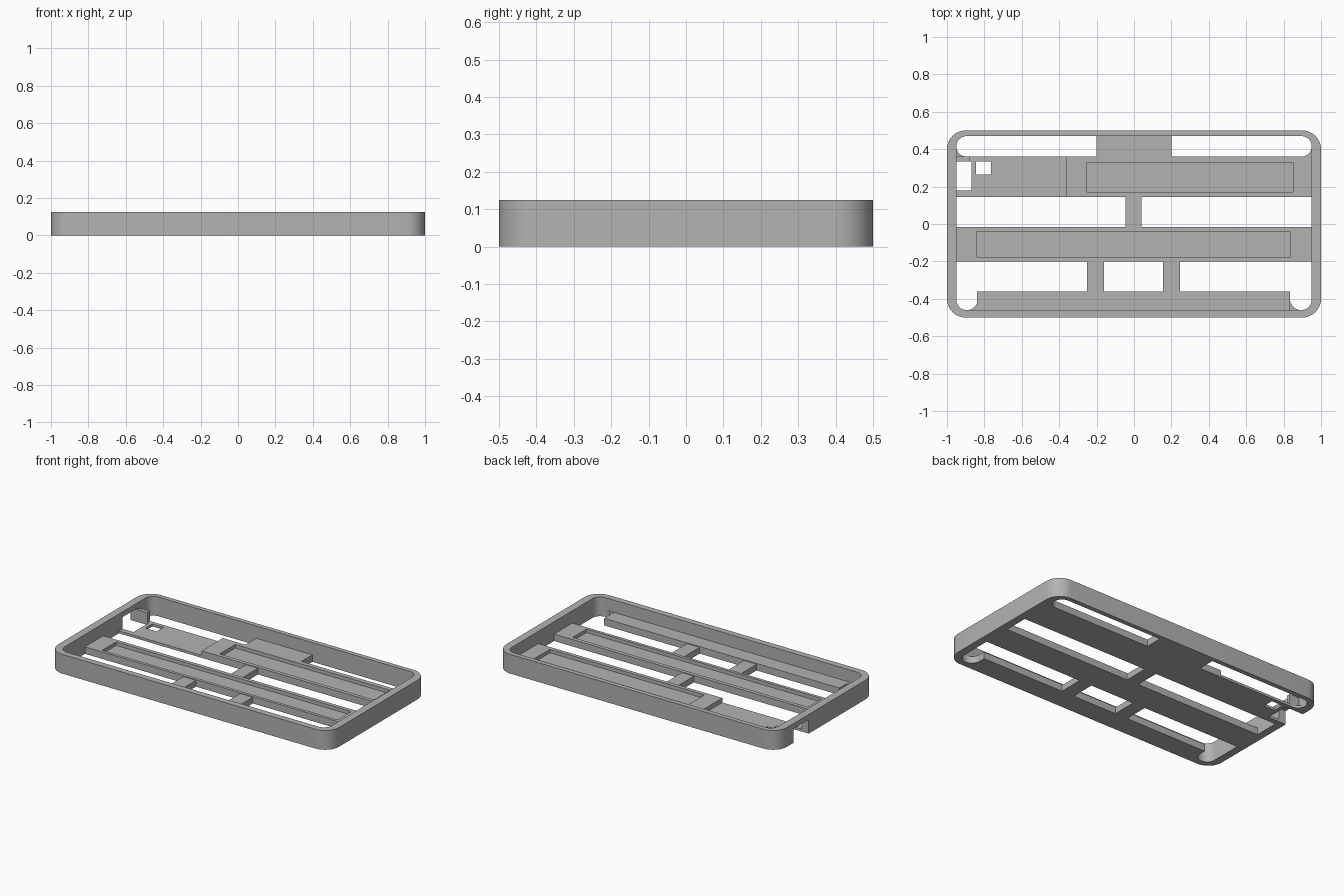
import bpy, bmesh
from math import sin, cos, pi

if "Cube" in bpy.data.objects:
    bpy.data.objects.remove(bpy.data.objects["Cube"])

grey = bpy.data.materials.new("matte_grey")
grey.use_nodes = True
grey.diffuse_color = (0.45, 0.45, 0.45, 1)
grey.node_tree.nodes["Principled BSDF"].inputs["Base Color"].default_value = (0.45, 0.45, 0.45, 1)

HEIGHT, BAR, LINK, PLATE, POCKET = 0.124, 0.045, 0.04, 0.016, 0.022
OVER = 0.01  # overlap into neighbouring parts


def prism(name, outline, z0, z1):
    """Extrude a counter-clockwise outline from z0 to z1."""
    bm = bmesh.new()
    face = bm.faces.new([bm.verts.new((x, y, z0)) for x, y in outline])
    top = bmesh.ops.extrude_face_region(bm, geom=[face])["geom"]
    bmesh.ops.translate(bm, vec=(0, 0, z1 - z0),
                        verts=[v for v in top if isinstance(v, bmesh.types.BMVert)])
    bmesh.ops.recalc_face_normals(bm, faces=bm.faces)
    mesh = bpy.data.meshes.new(name)
    bm.to_mesh(mesh)
    bm.free()
    mesh.materials.append(grey)
    obj = bpy.data.objects.new(name, mesh)
    bpy.context.collection.objects.link(obj)
    return obj


def box(name, x0, x1, y0, y1, z0, z1):
    return prism(name, [(x0, y0), (x1, y0), (x1, y1), (x0, y1)], z0, z1)


def arc(cx, cy, r, start, turn=pi / 2, n=10):
    return [(cx + r * cos(start + turn * i / n), cy + r * sin(start + turn * i / n))
            for i in range(n + 1)]


def rounded(x0, x1, y0, y1, r):
    corners = [(x1 - r, y1 - r), (x0 + r, y1 - r), (x0 + r, y0 + r), (x1 - r, y0 + r)]
    return [p for i, (cx, cy) in enumerate(corners) for p in arc(cx, cy, r, i * pi / 2)]


def cut(target, cutter):
    """Subtract the cutter from the target, then discard it."""
    mod = target.modifiers.new("cut", "BOOLEAN")
    mod.operation, mod.solver, mod.object = "DIFFERENCE", "EXACT", cutter
    bpy.context.view_layer.objects.active = target
    bpy.ops.object.modifier_apply(modifier=mod.name)
    bpy.data.objects.remove(cutter)


def fillet(name, x, y, sx, sy, r, top):
    """Concave corner filler at (x, y), opening towards (sx, sy)."""
    cx, cy = x + sx * r, y + sy * r
    curve = [(cx - sx * r * cos(a), cy - sy * r * sin(a))
             for a in [i * pi / 20 for i in range(11)]]
    return prism(name, [(x, y)] + curve, 0, top)


# Outer rim with rounded corners and a port opening in the right wall
rim = prism("outer_rim", rounded(-1, 1, -0.5, 0.5, 0.1), 0, HEIGHT)
cut(rim, prism("rim_cutter", rounded(-0.95, 0.95, -0.46, 0.47, 0.055), -0.1, 0.3))
cut(rim, box("port_cutter", -1.1, -0.9, 0.18, 0.335, -0.1, 0.09))

# Middle bar and rear bar, each with a shallow pocket
middle = box("middle_bar", -0.95 - OVER, 0.95 + OVER, -0.2, -0.015, 0, BAR)
cut(middle, box("pocket_cutter", -0.84, 0.835, -0.18, -0.04, POCKET, 0.2))
rear = box("rear_bar", -0.36, 0.95 + OVER, 0.145, 0.36, 0, BAR)
cut(rear, box("pocket_cutter", -0.25, 0.85, 0.17, 0.33, POCKET, 0.2))

# Thin plate beside the port, with a port gap and a small square hole
plate = box("port_plate", -0.95, -0.36, 0.145, 0.36, 0, PLATE)
cut(plate, box("gap_cutter", -1.1, -0.87, 0.18, 0.335, -0.1, 0.2))
cut(plate, box("hole_cutter", -0.845, -0.765, 0.265, 0.335, -0.1, 0.2))
box("port_post", -0.95 - OVER, -0.88, 0.335, 0.36, 0, 0.08)

# Rear tab and front ledge
box("rear_tab", -0.2, 0.2, 0.36, 0.47 + OVER, 0, BAR)
box("front_ledge", -0.84, 0.835, -0.46 - OVER, -0.36, 0, BAR)

# Links joining the bars
box("rear_link", -0.045, 0.04, -0.015, 0.145, 0, LINK)
for side, x0 in (("right", -0.25), ("left", 0.155)):
    box(side + "_front_link", x0, x0 + 0.09, -0.36, -0.2, 0, LINK)

# Rounded ends of the rear slot and front corner openings
for side, s, top in (("left", 1, BAR), ("right", -1, PLATE)):
    fillet(side + "_slot_fillet", s * 0.95, 0.36, -s, 1, 0.055, top)
    fillet(side + "_ledge_fillet", s * 0.837, -0.46, s, 1, 0.055, BAR)

# Smooth the rounded corners while keeping edges sharp
bpy.ops.object.select_all(action="DESELECT")
for obj in bpy.context.collection.objects:
    if obj.type == "MESH" and obj.data.materials and obj.data.materials[0] == grey:
        bm = bmesh.new()
        bm.from_mesh(obj.data)
        bmesh.ops.recalc_face_normals(bm, faces=bm.faces)
        bm.to_mesh(obj.data)
        bm.free()
        obj.select_set(True)
        bpy.context.view_layer.objects.active = obj
bpy.ops.object.shade_smooth_by_angle(angle=pi / 6)
